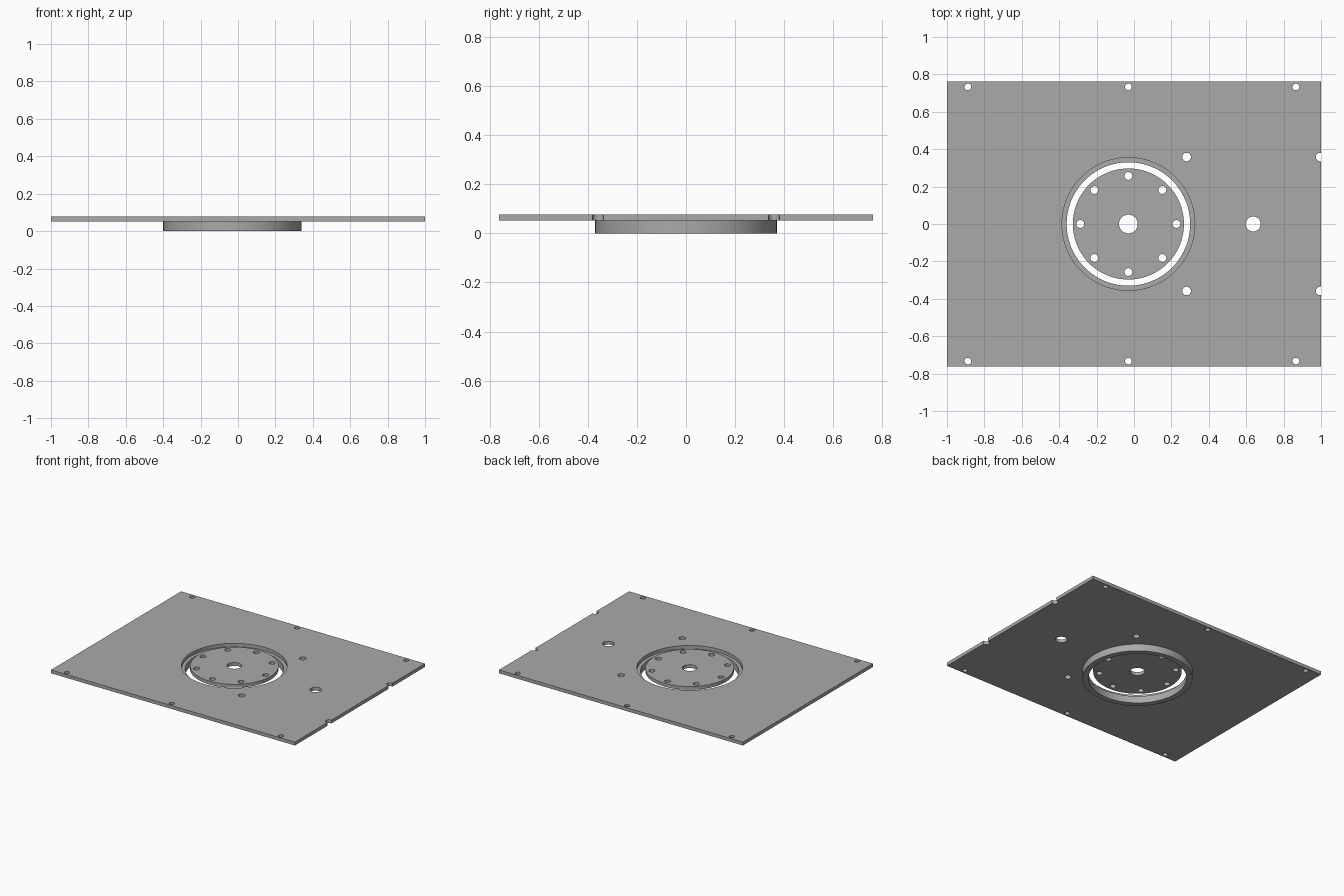
import bpy
import bmesh
from math import cos, sin, pi, radians
from mathutils import Matrix

cube = bpy.data.objects.get("Cube")
if cube:
    bpy.data.objects.remove(cube, do_unlink=True)

CX = -0.03                 # axis of the turntable
PLATE_Z, TOP_Z = 0.052, 0.077

metal = bpy.data.materials.new("plain_grey")
metal.use_nodes = True
GREY = (0.4, 0.4, 0.4, 1)
metal.diffuse_color = GREY
metal.node_tree.nodes["Principled BSDF"].inputs["Base Color"].default_value = GREY


def add_cylinder(bm, x, y, r, z0, z1, sides):
    bmesh.ops.create_cone(bm, cap_ends=True, segments=sides, radius1=r, radius2=r,
                          depth=z1 - z0, matrix=Matrix.Translation((x, y, (z0 + z1) / 2)))


def make_object(name, bm):
    mesh = bpy.data.meshes.new(name)
    bm.to_mesh(mesh)
    bm.free()
    mesh.materials.append(metal)
    obj = bpy.data.objects.new(name, mesh)
    bpy.context.collection.objects.link(obj)
    return obj


def drill(obj, holes):
    """Cut round through holes given as (x, y, radius, sides)."""
    bm = bmesh.new()
    for x, y, r, sides in holes:
        add_cylinder(bm, x, y, r, -0.1, 0.2, sides)
    cutter = make_object(obj.name + "_cutter", bm)
    cutter.hide_render = True
    mod = obj.modifiers.new("holes", 'BOOLEAN')
    mod.operation, mod.solver, mod.object = 'DIFFERENCE', 'EXACT', cutter
    bpy.ops.object.select_all(action='DESELECT')
    obj.select_set(True)
    bpy.context.view_layer.objects.active = obj
    bpy.ops.object.modifier_apply(modifier=mod.name)
    bpy.data.objects.remove(cutter, do_unlink=True)
    bpy.ops.object.shade_smooth_by_angle(angle=radians(30))


# Base plate with the large opening, edge screws, side mounts and edge notches
bm = bmesh.new()
bmesh.ops.create_cube(bm, size=1, matrix=Matrix.Translation((0, 0, (PLATE_Z + TOP_Z) / 2))
                      @ Matrix.Diagonal((2, 1.524, TOP_Z - PLATE_Z, 1)))
plate = make_object("base_plate", bm)
holes = [(CX, 0, 0.355, 96), (0.637, 0, 0.04, 32)]
for side in (-1, 1):
    holes += [(x, side * 0.733, 0.018, 24) for x in (-0.888, CX, 0.866)]
    holes += [(x, side * 0.358, 0.023, 24) for x in (0.281, 0.995)]
drill(plate, holes)

# Retaining ring hanging under the opening
bm = bmesh.new()
add_cylinder(bm, CX, 0, 0.37, 0, PLATE_Z, 96)
drill(make_object("retaining_ring", bm), [(CX, 0, 0.33, 96)])

# Centre disc, flush with the plate, with a bolt circle
bm = bmesh.new()
add_cylinder(bm, CX, 0, 0.297, PLATE_Z, TOP_Z, 96)
bolts = [(CX + 0.257 * cos(i * pi / 4), 0.257 * sin(i * pi / 4), 0.021, 24) for i in range(8)]
drill(make_object("centre_disc", bm), bolts + [(CX, 0, 0.05, 48)])
